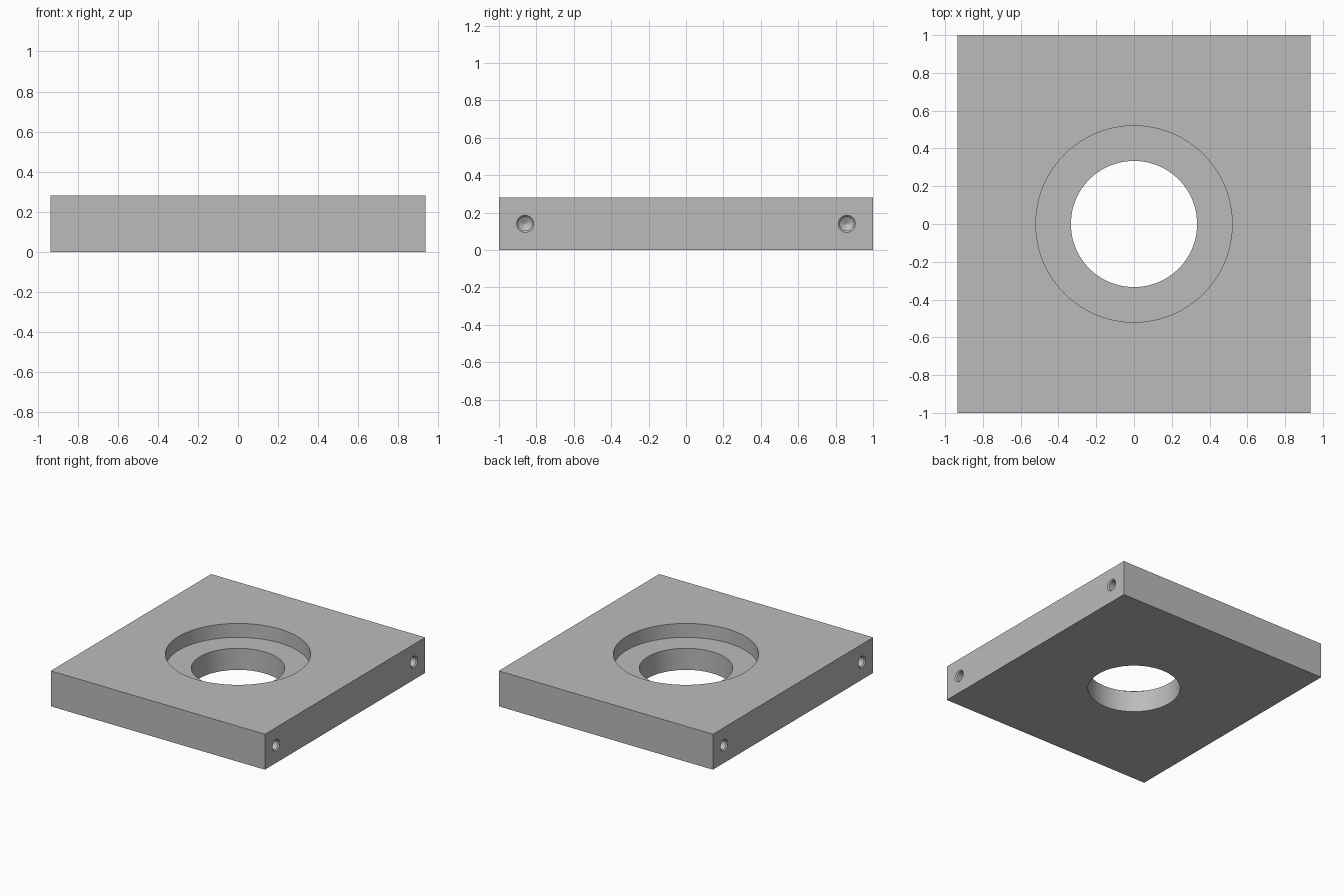
import bpy, bmesh, math
from mathutils import Matrix

cube = bpy.data.objects.get("Cube")
if cube:
    bpy.data.objects.remove(cube, do_unlink=True)

HALF_X, HALF_Y, HEIGHT = 0.935, 1.0, 0.28
BORE_R, RECESS_R, RECESS_Z = 0.334, 0.52, 0.17

grey = bpy.data.materials.new("plain grey")
grey.use_nodes = True
colour = (0.5, 0.5, 0.5, 1)
grey.diffuse_color = colour
grey.node_tree.nodes["Principled BSDF"].inputs["Base Color"].default_value = colour


def make_object(name, bm, matrix=Matrix()):
    bmesh.ops.recalc_face_normals(bm, faces=bm.faces)
    mesh = bpy.data.meshes.new(name)
    bm.to_mesh(mesh)
    bm.free()
    mesh.materials.append(grey)
    obj = bpy.data.objects.new(name, mesh)
    obj.matrix_world = matrix
    bpy.context.collection.objects.link(obj)
    return obj


def turned(name, profile, sides, matrix=Matrix()):
    """Closed solid turned about z from (radius, z) points."""
    bm = bmesh.new()
    rings = [[bm.verts.new((r * math.cos(math.tau * i / sides),
                            r * math.sin(math.tau * i / sides), z))
              for i in range(sides)] for r, z in profile]
    for a, b in zip(rings, rings[1:]):
        for i in range(sides):
            j = (i + 1) % sides
            bm.faces.new((a[i], a[j], b[j], b[i]))
    bm.faces.new(rings[0])
    bm.faces.new(rings[-1])
    return make_object(name, bm, matrix)


# Plate body
bm = bmesh.new()
bmesh.ops.create_cube(bm, size=1)
bmesh.ops.scale(bm, vec=(2 * HALF_X, 2 * HALF_Y, HEIGHT), verts=bm.verts)
bmesh.ops.translate(bm, vec=(0, 0, HEIGHT / 2), verts=bm.verts)
plate = make_object("bored_plate", bm)

# Through bore with a wider round recess on top
cutters = [turned("bore_cutter", [(BORE_R, -0.1), (BORE_R, RECESS_Z),
                                  (RECESS_R, RECESS_Z), (RECESS_R, 0.4)], 96)]

# Blind side holes: chamfered mouth, straight wall, drill-point end
hole = [(0.046, -0.05), (0.046, 0), (0.037, 0.009), (0.037, 0.22), (0.001, 0.242)]
for side in (1, -1):
    for end in (1, -1):
        place = (Matrix.Translation((side * HALF_X, end * 0.86, HEIGHT / 2))
                 @ Matrix.Rotation(-side * math.pi / 2, 4, 'Y'))
        cutters.append(turned("side_hole_cutter", hole, 32, place))

# Cut the holes, then drop the cutters
bpy.context.view_layer.objects.active = plate
for cutter in cutters:
    cutter.hide_render = True
    mod = plate.modifiers.new("hole", 'BOOLEAN')
    mod.operation = 'DIFFERENCE'
    mod.solver = 'EXACT'
    mod.object = cutter
    bpy.ops.object.modifier_apply(modifier=mod.name)
    bpy.data.objects.remove(cutter, do_unlink=True)

# Smooth round walls, crisp edges
bpy.ops.object.select_all(action='DESELECT')
plate.select_set(True)
bpy.ops.object.shade_smooth_by_angle(angle=math.radians(25))
